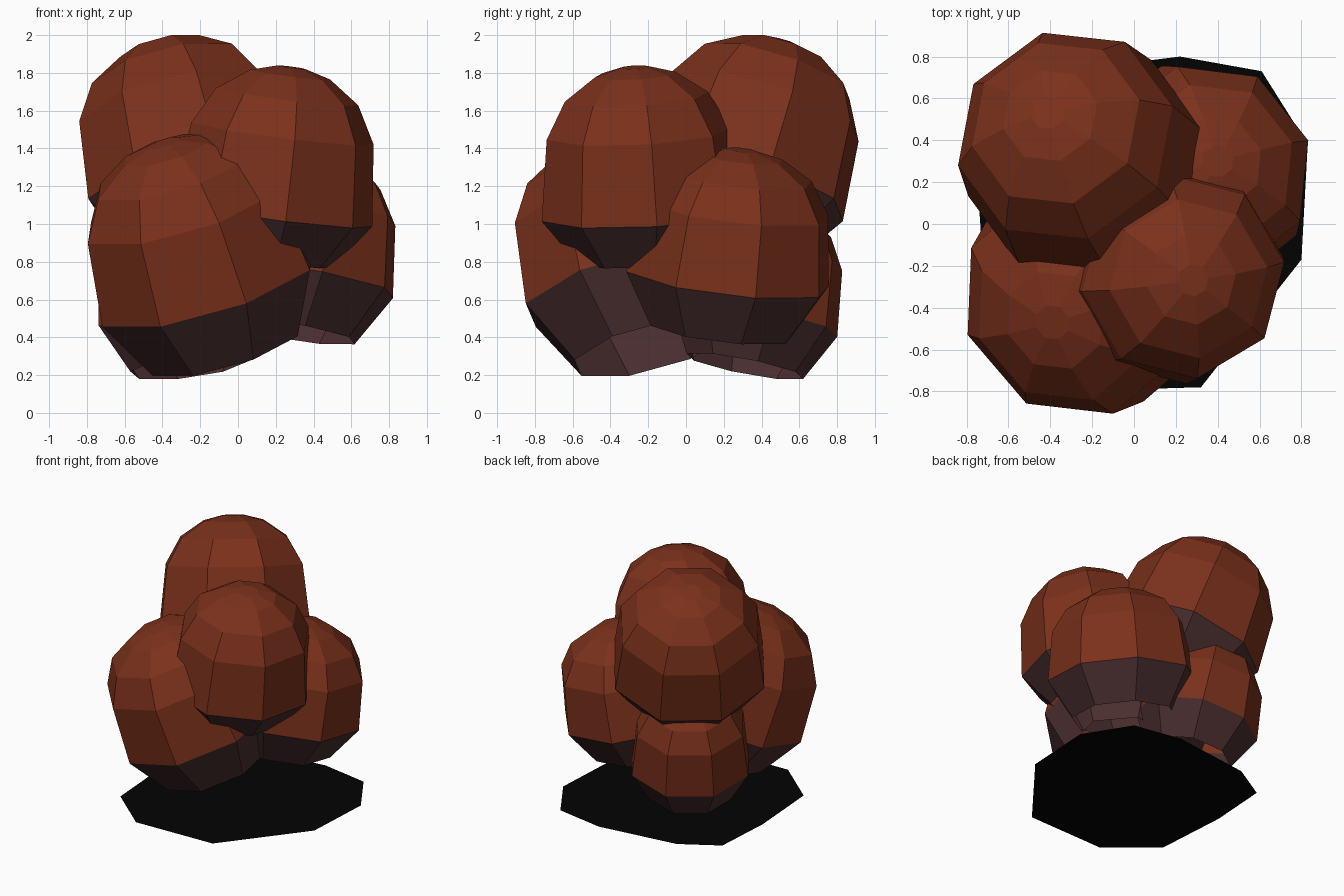
import bpy, bmesh, math
from mathutils import Vector

if "Cube" in bpy.data.objects:
    bpy.data.objects.remove(bpy.data.objects["Cube"])


def material(name, rgb):
    m = bpy.data.materials.new(name)
    m.diffuse_color = (*rgb, 1)
    m.use_nodes = True
    m.node_tree.nodes["Principled BSDF"].inputs["Base Color"].default_value = m.diffuse_color
    return m


RED = material("russet brown", (0.195, 0.030, 0.011))
DARK = material("dark umber", (0.066, 0.026, 0.028))
BLACK = material("black", (0.0008, 0.0008, 0.0008))

SIDES = 8
# dome profile above the widest ring: radius as a share of R, height as a share of H
PROFILE = [(1.0, 0.0), (0.91, 0.55), (0.71, 0.80), (0.40, 0.95), (0.14, 1.0)]


def finish(name, bm, mats):
    mesh = bpy.data.meshes.new(name)
    bm.to_mesh(mesh)
    bm.free()
    for m in mats:
        mesh.materials.append(m)
    ob = bpy.data.objects.new(name, mesh)
    bpy.context.collection.objects.link(ob)
    return ob


def dome(name, base, pole, radius, turn, drop, rim=0.70):
    """Open faceted dome from the centre of its widest ring to its top."""
    base, pole = Vector(base), Vector(pole)
    axis = pole - base
    height = axis.length
    tilt = Vector((0, 0, 1)).rotation_difference(axis)
    bm = bmesh.new()
    rings = []
    levels = [(rim, -drop / height)] + PROFILE
    for r, h in levels:
        ring = []
        for i in range(SIDES):
            a = math.radians(turn) + math.tau * i / SIDES
            p = Vector((radius * r * math.cos(a), radius * r * math.sin(a), height * h))
            ring.append(bm.verts.new(base + tilt @ p))
        rings.append(ring)
    for k in range(len(rings) - 1):
        lo, hi = rings[k], rings[k + 1]
        for i in range(SIDES):
            j = (i + 1) % SIDES
            f = bm.faces.new((lo[i], lo[j], hi[j], hi[i]))
            f.material_index = 1 if k == 0 else 0   # dark band at the rim
    bm.faces.new(rings[-1])
    return finish(name, bm, [RED, DARK])


# cluster of five leaning domes
dome("top_back_dome", (-0.23, 0.29, 1.22), (-0.41, 0.53, 1.955), 0.59, 14, 0.29)
dome("upper_right_dome", (0.18, -0.23, 1.05), (0.28, -0.27, 1.83), 0.54, 8, 0.24, 0.66)
dome("front_left_dome", (-0.16, -0.27, 0.67), (-0.39, -0.47, 1.43), 0.62, 18, 0.35)
dome("right_back_dome", (0.29, 0.22, 0.71), (0.40, 0.30, 1.39), 0.56, 16, 0.28)
dome("back_left_dome", (-0.29, 0.36, 0.50), (-0.37, 0.48, 1.12), 0.46, 12, 0.26)

# flat black base sheet
outline = [(0.83, 0.38), (0.61, 0.73), (0.22, 0.80), (-0.42, 0.72), (-0.71, 0.55),
           (-0.74, 0.08), (-0.70, -0.50), (-0.35, -0.80), (0.32, -0.78), (0.80, -0.17)]
bm = bmesh.new()
bm.faces.new([bm.verts.new((x, y, 0)) for x, y in outline])
finish("base_sheet", bm, [BLACK])
